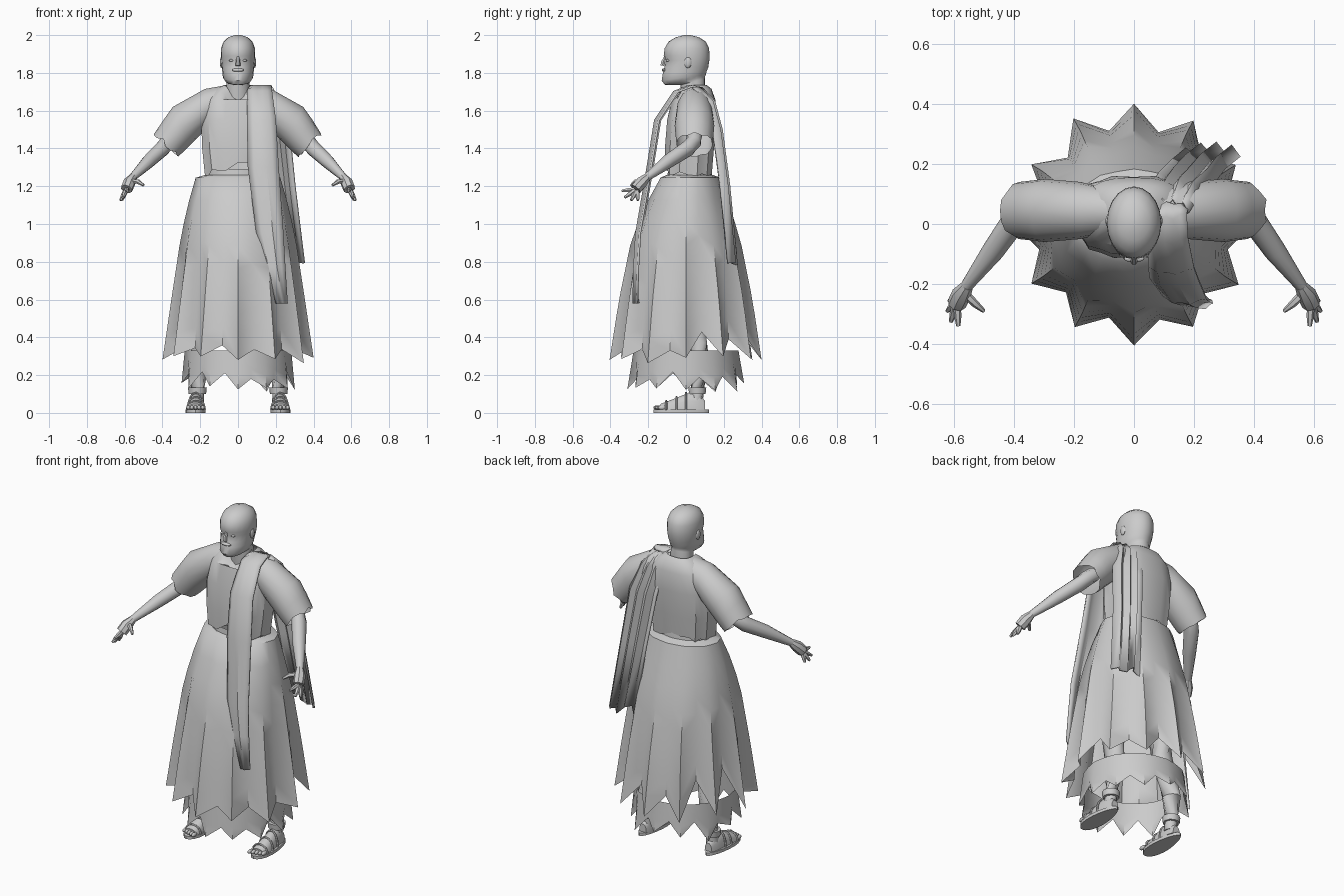
import bpy, bmesh, math, random
from mathutils import Vector

random.seed(4)
if "Cube" in bpy.data.objects:
    bpy.data.objects.remove(bpy.data.objects["Cube"])

stone = bpy.data.materials.new("light_grey")
stone.use_nodes = True
GREY = (0.6, 0.6, 0.6, 1)
stone.diffuse_color = GREY
stone.node_tree.nodes["Principled BSDF"].inputs["Base Color"].default_value = GREY


def finish(name, bm, angle=40):
    """Turn a bmesh into a shaded object."""
    bmesh.ops.recalc_face_normals(bm, faces=bm.faces)
    mesh = bpy.data.meshes.new(name)
    bm.to_mesh(mesh)
    bm.free()
    ob = bpy.data.objects.new(name, mesh)
    bpy.context.collection.objects.link(ob)
    mesh.materials.append(stone)
    bpy.ops.object.select_all(action='DESELECT')
    ob.select_set(True)
    bpy.context.view_layer.objects.active = ob
    bpy.ops.object.shade_smooth_by_angle(angle=math.radians(angle))
    return ob


def loft(name, rings, closed=True, caps=(), angle=40):
    """Skin a list of point rings; caps lists ring indices to fill."""
    bm = bmesh.new()
    rows = [[bm.verts.new(p) for p in ring] for ring in rings]
    n = len(rows[0])
    for a, b in zip(rows, rows[1:]):
        for i in range(n if closed else n - 1):
            j = (i + 1) % n
            bm.faces.new((a[i], a[j], b[j], b[i]))
    for c in caps:
        bm.faces.new(rows[c])
    return finish(name, bm, angle)


def turn(n):
    return [(math.cos(math.tau * i / n), math.sin(math.tau * i / n)) for i in range(n)]


def boxy(v):
    """Push a circle coordinate towards a rounded square."""
    return math.copysign(abs(v) ** .75, v)


def tube(name, path, radii, n=10):
    """Tapered limb through a path."""
    pts = [Vector(p) for p in path]
    rings = []
    for i, p in enumerate(pts):
        d = pts[min(i + 1, len(pts) - 1)] - pts[max(i - 1, 0)]
        q = d.to_track_quat('Z', 'Y')
        rings.append([p + q @ Vector((c * radii[i], s * radii[i], 0)) for c, s in turn(n)])
    return loft(name, rings, caps=(0, -1))


def ball(name, centre, size, n=10):
    bm = bmesh.new()
    bmesh.ops.create_uvsphere(bm, u_segments=n, v_segments=n - 3, radius=1)
    for v in bm.verts:
        v.co = Vector(centre) + Vector([a * b for a, b in zip(v.co, size)])
    return finish(name, bm, 60)


def sample(table, z):
    """Interpolate table rows (z, values...) listed from high z to low z."""
    for a, b in zip(table, table[1:]):
        if z >= b[0]:
            t = min(max((a[0] - z) / (a[0] - b[0]), 0), 1)
            return [u + (v - u) * t for u, v in zip(a[1:], b[1:])]
    return table[-1][1:]


# Head and neck: front z, back z, front y, back y, half width
head_rows = [
    (1.64, 1.69, -.02, .10, .068), (1.735, 1.77, -.03, .10, .06),
    (1.737, 1.78, -.112, .10, .068), (1.76, 1.79, -.129, .105, .08),
    (1.80, 1.81, -.122, .11, .083), (1.83, 1.83, -.114, .118, .086),
    (1.865, 1.87, -.106, .124, .09), (1.89, 1.89, -.118, .125, .091),
    (1.93, 1.93, -.113, .122, .09), (1.965, 1.965, -.093, .105, .077),
    (1.988, 1.988, -.055, .07, .052), (2.0, 2.0, -.01, .025, .016)]
rings = []
for zf, zb, yf, yb, w in head_rows:
    rings.append([(w * c, (yf + yb) / 2 + s * (yb - yf) / 2,
                   zf + (zb - zf) * (s + 1) / 2) for c, s in turn(20)])
loft("head", rings, caps=(-1,), angle=45)
tube("nose", [(0, -.108, 1.888), (0, -.122, 1.855), (0, -.124, 1.838)], (.007, .012, .013), 6)
ball("moustache", (0, -.116, 1.815), (.035, .012, .009))

# Tunic body with a lowered collar and a ragged hem
body_rows = [(1.735, .075, .065, .045), (1.715, .115, .09, .045), (1.66, .17, .115, .04),
             (1.55, .195, .13, .03), (1.4, .19, .13, .018), (1.265, .175, .125, .012)]
rings = []
for k, (z, rx, ry, cy) in enumerate(body_rows):
    ring = []
    for i, (c, s) in enumerate(turn(24)):
        drop = .08 * max(0, -s) ** 6 if k < 2 else 0
        rag = (.06 if i in (18, 19) else random.uniform(-.015, .025)) if k == 5 else 0
        fold = 1 + (.025 if i % 2 else -.025) * (k > 2)
        ring.append((rx * boxy(c) * fold, cy + ry * boxy(s) * fold, z - drop + rag))
    rings.append(ring)
loft("tunic_body", rings)


# Pleated cloth ring whose folds deepen towards a jagged hem
def pleated(table, n, top, hem, levels, depth):
    hems = [hem(i, c, s) for i, (c, s) in enumerate(turn(n))]
    sway = [random.uniform(.85, 1.15) for _ in range(n)]
    rings = []
    for k in range(levels + 1):
        t = k / levels
        ring = []
        for i, (c, s) in enumerate(turn(n)):
            z = top + (hems[i] - top) * t
            rx, ry, cy = sample(table, z)
            f = 1 + depth * (.12 + .88 * t) * sway[i] * (1 if i % 2 == 0 else -1)
            ring.append((rx * c * f, cy + ry * s * f, z))
        rings.append(ring)
    return rings


def skirt_hem(i, c, s):
    z = .275 + random.uniform(-.02, .03)
    if i % 2:
        z += .06 if s < -.2 else .13
        if c < -.7 and s > .2:
            z += .1
    return z


skirt_table = [(1.25, .22, .155, .025), (1.18, .24, .185, .015), (1.05, .27, .235, .005),
               (.9, .295, .28, 0), (.6, .33, .33, 0), (.27, .365, .367, 0)]
rings = pleated(skirt_table, 24, 1.245, skirt_hem, 8, .095)
rim = [(x * .76, y * .76, z + .015) for x, y, z in rings[0]]
loft("skirt", [rim] + rings, angle=50)

# Waist band under the tunic hem
loft("waist_band", [[(r * c, .02 + r * .74 * s, z) for c, s in turn(20)]
                    for z, r in ((1.21, .165), (1.25, .16), (1.29, .155))])

# Short torn under-robe near the ankles
under_table = [(.34, .28, .275, 0), (.12, .285, .295, 0)]
under = pleated(under_table, 24, .33,
                lambda i, c, s: (.13 if i % 2 == 0 else .19) + random.uniform(-.02, .03),
                3, .06)
loft("under_robe", under, angle=45)


# Long cloth over the left shoulder: rows of z, inner x, outer x, y
def strip(name, rows, cols, fold):
    grid = []
    for k, (z, x0, x1, y) in enumerate(rows):
        line = []
        for i in range(cols):
            t = i / (cols - 1)
            bend = .02 * (2 * t - 1) ** 2 * (1 if y < .05 else -1)
            rag = random.uniform(-.03, .03) if k == len(rows) - 1 else 0
            line.append((x0 + (x1 - x0) * t, y + bend + fold * (-1) ** i, z + rag * (fold > .01)))
        grid.append(line)
    ob = loft(name, grid, closed=False)
    mod = ob.modifiers.new("thickness", 'SOLIDIFY')
    mod.thickness = .012
    mod.offset = 0


strip("front_sash", [(1.72, .06, .18, .07), (1.73, .06, .175, .02), (1.70, .05, .18, -.06),
                     (1.55, .05, .20, -.16), (1.3, .055, .215, -.2), (.95, .10, .24, -.26),
                     (.77, .14, .25, -.27), (.58, .20, .262, -.275)], 6, .004)
strip("back_drape", [(1.72, .06, .18, .07), (1.65, .06, .22, .135), (1.5, .08, .27, .175),
                     (1.2, .12, .30, .215), (.81, .17, .35, .255)], 8, .014)

# Sleeves, arms, hands, legs and sandals on both sides
sleeve_rows = [((.09, 1.73), (.15, 1.54), .08), ((.175, 1.715), (.18, 1.49), .095),
               ((.345, 1.62), (.25, 1.42), .105), ((.395, 1.55), (.285, 1.385), .10),
               ((.44, 1.48), (.315, 1.36), .095)]
finger_tips = [(.615, -.255, 1.125), (.622, -.29, 1.125), (.61, -.325, 1.14), (.585, -.34, 1.175)]
for side, m in (("left", 1), ("right", -1)):
    def at(x, y, z):
        return (m * x, y, z)

    rings = []
    for k, (a, b, w) in enumerate(sleeve_rows):
        ring = []
        for c, s in turn(16):
            t = (1 - c) / 2
            rag = random.uniform(-.008, .008) if k == 4 else 0
            ring.append(at(a[0] + (b[0] - a[0]) * t + rag, .045 + w * s,
                           a[1] + (b[1] - a[1]) * t - rag))
        rings.append(ring)
    loft(side + "_sleeve", rings)

    tube(side + "_arm", [at(.33, .045, 1.47), at(.37, .04, 1.435), at(.40, .01, 1.40),
                         at(.47, -.09, 1.335), at(.56, -.21, 1.245)],
         (.042, .042, .042, .037, .02))
    tube(side + "_palm", [at(.555, -.205, 1.25), at(.575, -.235, 1.22), at(.59, -.265, 1.185)],
         (.021, .033, .032), 8)
    for i, tip in enumerate(finger_tips):
        root = Vector((.59, -.26, 1.185)).lerp(Vector(tip), .15)
        tube(f"{side}_finger_{i + 1}", [at(*root), at(*root.lerp(Vector(tip), .55)), at(*tip)],
             (.013, .012, .007), 6)
    tube(side + "_thumb", [at(.565, -.23, 1.225), at(.53, -.265, 1.225), at(.5, -.29, 1.205)],
         (.015, .013, .007), 6)
    ball(side + "_ear", at(.088, .01, 1.855), (.008, .02, .03), 8)
    ball(side + "_eye", at(.035, -.096, 1.866), (.013, .01, .007), 8)

    tube(side + "_leg", [at(.215, .055, .05), at(.215, .06, .12), at(.205, .075, .25),
                         at(.19, .06, .36), at(.175, .03, .5), at(.16, .03, .6)],
         (.036, .034, .052, .055, .06, .065))
    tube(side + "_ankle_wrap", [at(.215, .06, .10), at(.215, .06, .135)], (.046, .05))

    # Foot cross-sections from heel to toes: y, half width, height
    foot_rows = [(.1, .024, .05), (.07, .034, .085), (.02, .037, .095), (-.05, .043, .065),
                 (-.11, .046, .042), (-.135, .042, .032)]
    loft(side + "_foot", [[at(.22 + (.05 - y) * .03 + w * c, y, .016 + h * max(0, s) ** .8)
                           for c, s in turn(14)] for y, w, h in foot_rows], caps=(0, -1))
    for i in range(5):
        x = .187 + i * .019
        ball(f"{side}_toe_{i + 1}", at(x, -.15 + .006 * i, .028), (.0105, .024, .012), 8)
    outline = [(.224 + (.052 - .012 * s) * c, -.025 + .148 * s) for c, s in turn(20)]
    loft(side + "_sole", [[at(x, y, z) for x, y in outline] for z in (0, .018)], caps=(0, -1))
    for i, (y, w, h) in enumerate(((-.105, .048, .046), (-.05, .045, .067), (0, .041, .09))):
        tube(f"{side}_strap_{i + 1}",
             [at(.223 + w * math.cos(a), y, .016 + h * math.sin(a) ** .8)
              for a in [math.pi * k / 8 * .999 for k in range(9)]], [.006] * 9, 6)
